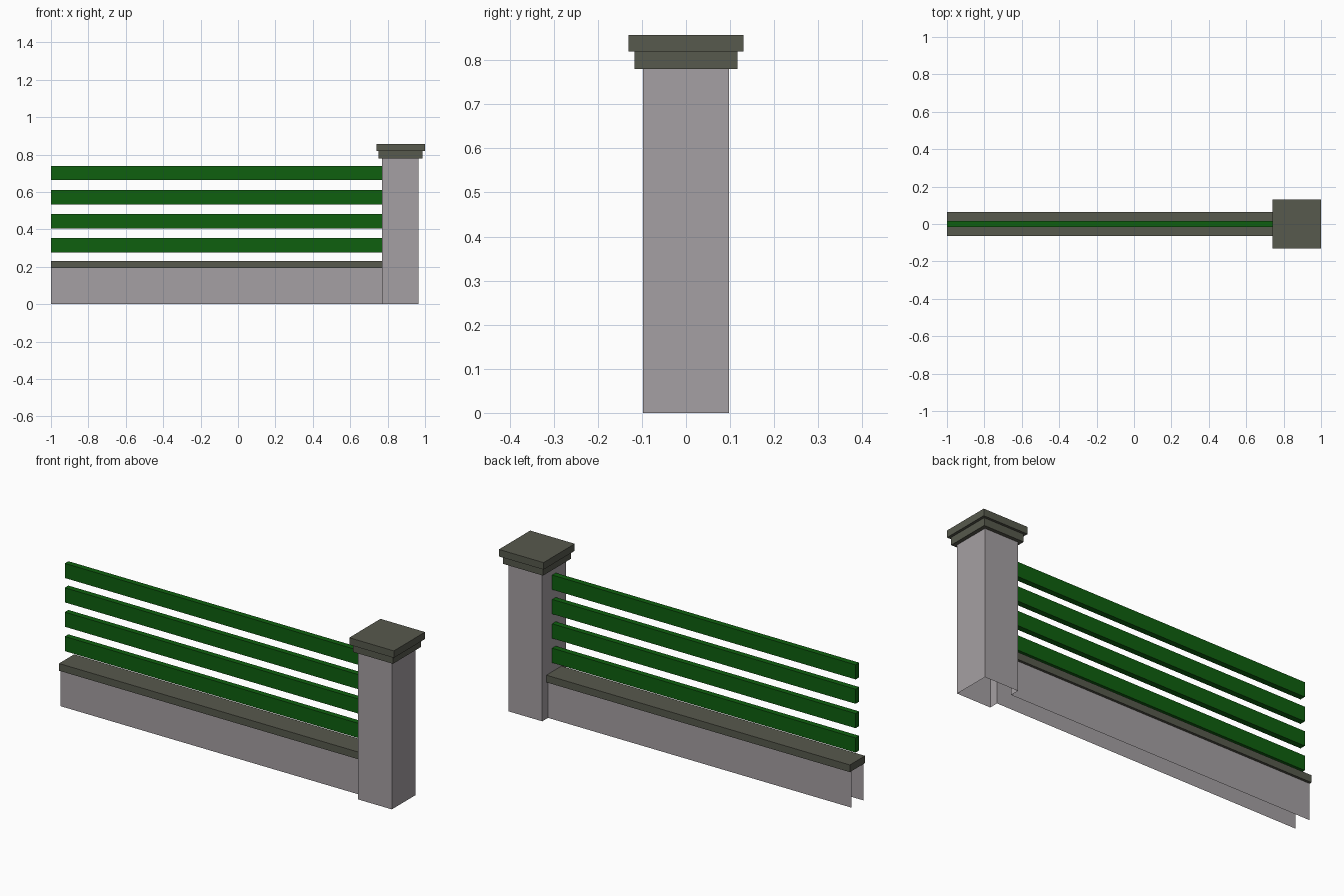
import bpy, bmesh

if "Cube" in bpy.data.objects:
    bpy.data.objects.remove(bpy.data.objects["Cube"])


def material(name, rgb):
    m = bpy.data.materials.new(name)
    m.diffuse_color = (*rgb, 1)
    m.use_nodes = True
    m.node_tree.nodes["Principled BSDF"].inputs["Base Color"].default_value = m.diffuse_color
    return m


STONE = material("pale_stone", (0.376, 0.350, 0.366))
TRIM = material("dark_trim", (0.095, 0.100, 0.074))
GREEN = material("green_paint", (0.0045, 0.117, 0.0048))


def make(name, faces, mat):
    """Object from a list of polygons given as point lists."""
    bm = bmesh.new()
    for pts in faces:
        bm.faces.new([bm.verts.new(p) for p in pts])
    bmesh.ops.remove_doubles(bm, verts=bm.verts, dist=1e-5)
    mesh = bpy.data.meshes.new(name)
    bm.to_mesh(mesh)
    bm.free()
    mesh.materials.append(mat)
    ob = bpy.data.objects.new(name, mesh)
    bpy.context.collection.objects.link(ob)


def box(name, x0, x1, w, z0, z1, mat):
    """Closed box, half-width w in y."""
    def ring(z):
        return [(x0, -w, z), (x1, -w, z), (x1, w, z), (x0, w, z)]
    a, b = ring(z0), ring(z1)
    sides = [[a[i], a[(i + 1) % 4], b[(i + 1) % 4], b[i]] for i in range(4)]
    make(name, [a[::-1], b] + sides, mat)


LEFT, JOIN, RIGHT = -1.0, 0.77, 0.966
WALL_W, WALL_H = 0.05, 0.192
P, PH = 0.098, 0.78

# Low wall: two open sheets under the coping
make("low_wall", [
    [(LEFT, -WALL_W, 0), (JOIN, -WALL_W, 0), (JOIN, -WALL_W, WALL_H), (LEFT, -WALL_W, WALL_H)],
    [(JOIN, WALL_W, 0), (LEFT, WALL_W, 0), (LEFT, WALL_W, WALL_H), (JOIN, WALL_W, WALL_H)],
], STONE)
box("wall_coping", LEFT, JOIN, 0.063, WALL_H, 0.23, TRIM)

# Pillar: open below, with a notch where the hollow wall joins
notch = [(-P, 0), (-P, PH), (P, PH), (P, 0),
         (WALL_W, 0), (WALL_W, WALL_H), (-WALL_W, WALL_H), (-WALL_W, 0)]
make("pillar", [
    [(JOIN, -P, 0), (RIGHT, -P, 0), (RIGHT, -P, PH), (JOIN, -P, PH)],
    [(RIGHT, -P, 0), (RIGHT, P, 0), (RIGHT, P, PH), (RIGHT, -P, PH)],
    [(RIGHT, P, 0), (JOIN, P, 0), (JOIN, P, PH), (RIGHT, P, PH)],
    [(JOIN, y, z) for y, z in notch],
], STONE)

# Stepped pillar cap
box("cap_lower", 0.752, 0.986, 0.117, PH, 0.82, TRIM)
box("cap_upper", 0.74, 1.0, 0.13, 0.82, 0.857, TRIM)

# Horizontal slats
for i in range(4):
    z = 0.277 + i * 0.1285
    box(f"slat_{i + 1}", LEFT, JOIN, 0.015, z, z + 0.077, GREEN)
